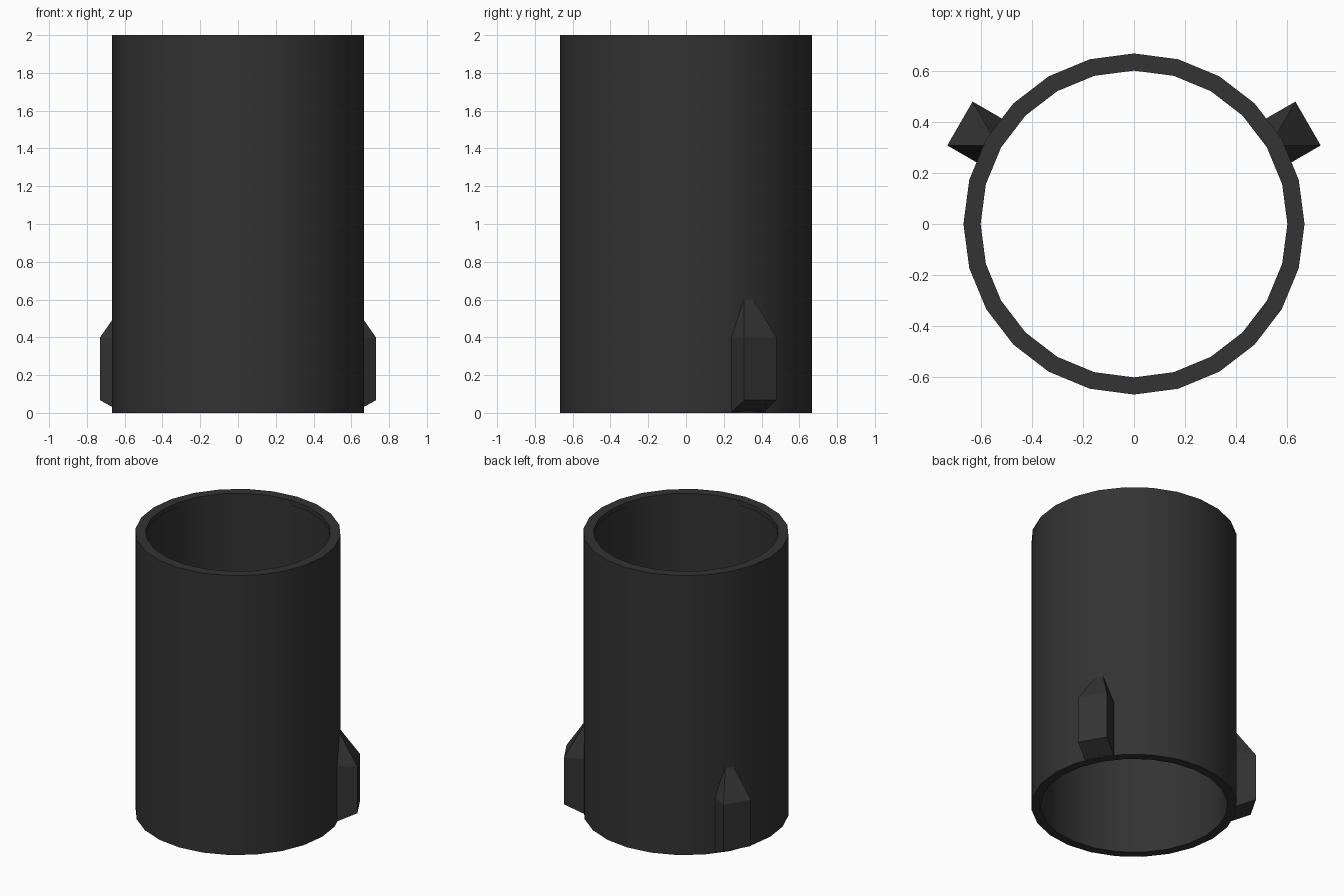
import bpy, bmesh, math
from mathutils import Vector

if "Cube" in bpy.data.objects:
    bpy.data.objects.remove(bpy.data.objects["Cube"])

dark = bpy.data.materials.new("dark_grey")
dark.diffuse_color = (0.033, 0.033, 0.033, 1)
dark.use_nodes = True
dark.node_tree.nodes["Principled BSDF"].inputs["Base Color"].default_value = dark.diffuse_color

SIDES, HEIGHT = 24, 2.0
R_OUT, R_LIP, R_IN = 0.667, 0.6, 0.607
LIP = 0.033


def finish(name, bm):
    bmesh.ops.recalc_face_normals(bm, faces=bm.faces)
    mesh = bpy.data.meshes.new(name)
    bm.to_mesh(mesh)
    bm.free()
    mesh.materials.append(dark)
    obj = bpy.data.objects.new(name, mesh)
    bpy.context.collection.objects.link(obj)
    return obj


# Open tube: wall section with a small inner lip at the top, swept round z
bm = bmesh.new()
section = [(R_OUT, 0), (R_OUT, HEIGHT), (R_LIP, HEIGHT), (R_LIP, HEIGHT - LIP),
           (R_IN, HEIGHT - LIP), (R_IN, 0)]
rings = []
for i in range(SIDES):
    a = 2 * math.pi * i / SIDES
    rings.append([bm.verts.new((r * math.cos(a), r * math.sin(a), z)) for r, z in section])
for i in range(SIDES):
    p, q = rings[i], rings[(i + 1) % SIDES]
    for k in range(len(section)):
        n = (k + 1) % len(section)
        bm.faces.new((p[k], q[k], q[n], p[n]))
tube = finish("tube", bm)
bpy.context.view_layer.objects.active = tube
tube.select_set(True)
bpy.ops.object.shade_smooth_by_angle(angle=math.radians(30))


# Pointed lug: side profile given width, rising to a single tip inside the wall
def lug(name, degrees):
    a = math.radians(degrees)
    out = Vector((math.cos(a), math.sin(a), 0))
    side = Vector((-math.sin(a), math.cos(a), 0))
    profile = [(0.616, 0), (0.646, 0), (0.786, 0.067), (0.786, 0.4), (0.616, 0.4)]
    bm = bmesh.new()
    left, right = [[bm.verts.new(out * r + side * s + Vector((0, 0, z))) for r, z in profile]
                   for s in (-0.099, 0.099)]
    tip = bm.verts.new(out * 0.616 + Vector((0, 0, 0.682)))
    bm.faces.new(left)
    bm.faces.new(right)
    for k in (0, 1, 2, 4):
        n = (k + 1) % 5
        bm.faces.new((left[k], left[n], right[n], right[k]))
    bm.faces.new((left[3], right[3], tip))
    bm.faces.new((right[3], right[4], tip))
    bm.faces.new((right[4], left[4], tip))
    bm.faces.new((left[4], left[3], tip))
    finish(name, bm)


lug("right_lug", 30)
lug("left_lug", 150)
